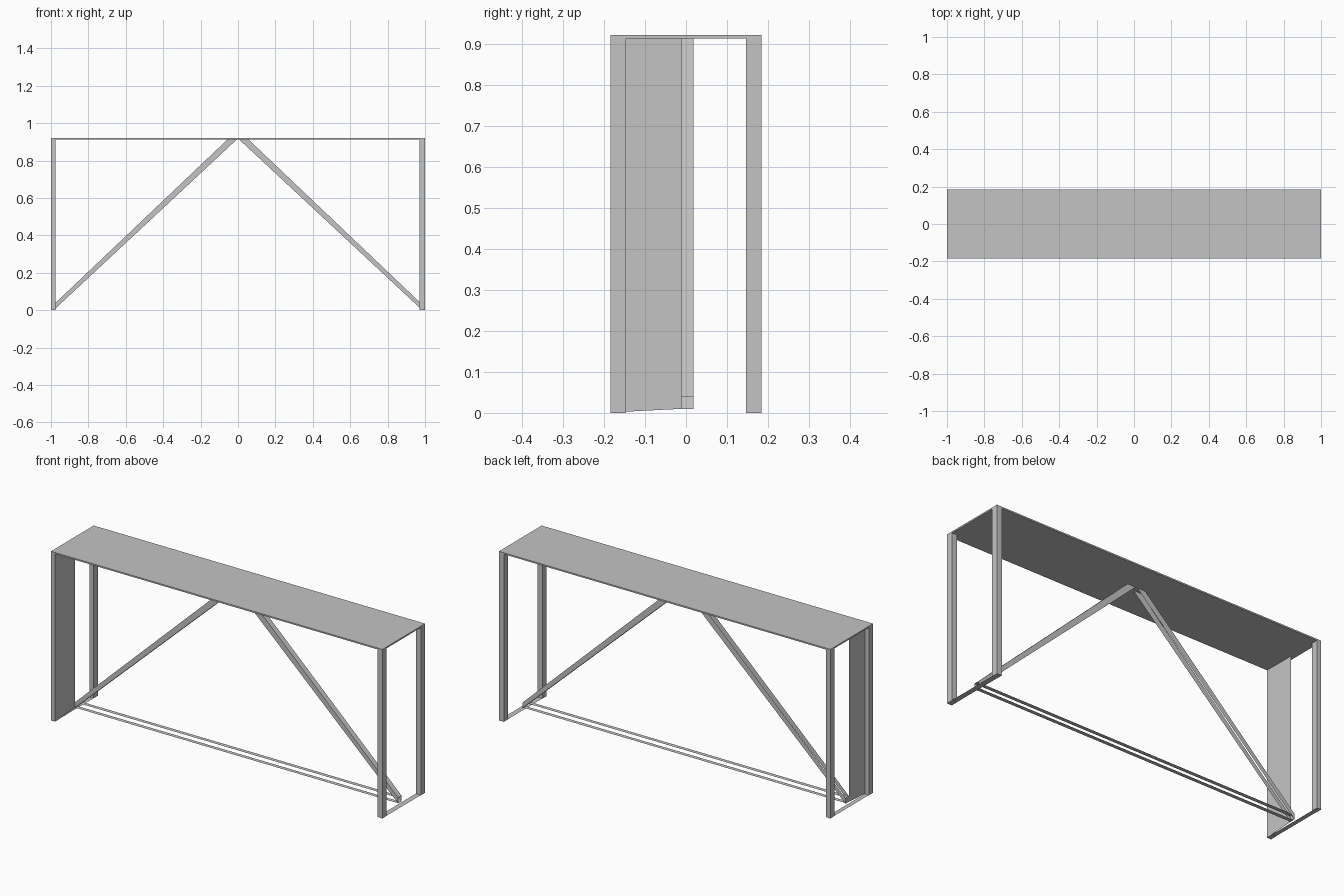
import bpy

cube = bpy.data.objects.get("Cube")
if cube:
    bpy.data.objects.remove(cube, do_unlink=True)

grey = bpy.data.materials.new("plain_grey")
grey.use_nodes = True
colour = (0.55, 0.55, 0.55, 1)
grey.diffuse_color = colour
grey.node_tree.nodes["Principled BSDF"].inputs["Base Color"].default_value = colour

HALF_LENGTH, HALF_DEPTH = 1.0, 0.184
TOP, UNDERSIDE = 0.922, 0.914
LEG_DEPTH = 0.037


def make(name, verts, faces):
    mesh = bpy.data.meshes.new(name)
    mesh.from_pydata(verts, [], faces)
    mesh.materials.append(grey)
    obj = bpy.data.objects.new(name, mesh)
    bpy.context.collection.objects.link(obj)
    return obj


def prism(name, outline, y0, y1, sides=None, capped=True):
    """Extrude an x-z outline along y; sides picks which edges get walls."""
    n = len(outline)
    verts = [(x, y, z) for y in (y0, y1) for x, z in outline]
    faces = [(i, i + n, (i + 1) % n + n, (i + 1) % n) for i in (sides or range(n))]
    if capped:
        faces += [tuple(range(n)), tuple(reversed(range(n, 2 * n)))]
    return make(name, verts, faces)


def box(name, x0, x1, y0, y1, z0, z1):
    return prism(name, [(x0, z0), (x1, z0), (x1, z1), (x0, z1)], y0, y1)


# Thin top board
box("top_board", -HALF_LENGTH, HALF_LENGTH, -HALF_DEPTH, HALF_DEPTH, UNDERSIDE, TOP)

# Corner legs and the flat floor strips that join each pair
for side, x0, x1 in (("right", -HALF_LENGTH, -0.975), ("left", 0.97, HALF_LENGTH)):
    inner = HALF_DEPTH - LEG_DEPTH
    box("front_leg_" + side, x0, x1, -HALF_DEPTH, -inner, 0, UNDERSIDE)
    box("back_leg_" + side, x0, x1, inner, HALF_DEPTH, 0, UNDERSIDE)
    make("floor_strip_" + side,
         [(x0, -inner, 0.001), (x1, -inner, 0.001), (x1, inner, 0.001), (x0, inner, 0.001)],
         [(0, 1, 2, 3)])

# Thin end panel between the front leg and the middle, with a sloping foot
make("end_panel",
     [(-0.976, -0.147, 0.003), (-0.976, -0.01, 0.01),
      (-0.976, -0.01, UNDERSIDE), (-0.976, -0.147, UNDERSIDE)],
     [(0, 1, 2, 3)])

# Diagonal braces meeting under the middle of the board, open at the ends
for side, s in (("right", -1), ("left", 1)):
    outline = [(s * 0.975, 0.01), (s * 0.975, 0.04),
               (s * 0.055, UNDERSIDE), (s * 0.005, UNDERSIDE)]
    if s < 0:
        outline.reverse()
    lengthwise = (0, 2) if s < 0 else (1, 3)
    brace = prism("brace_" + side, outline, -0.012, 0.018, lengthwise)
    # Turn every face outward
    brace.data.flip_normals()

# Pair of flat stretcher strips, one above the other
for name, z in (("lower_stretcher", 0.01), ("upper_stretcher", 0.04)):
    make(name, [(-0.975, -0.011, z), (0.975, -0.011, z), (0.975, 0.011, z), (-0.975, 0.011, z)],
         [(0, 1, 2, 3)])
